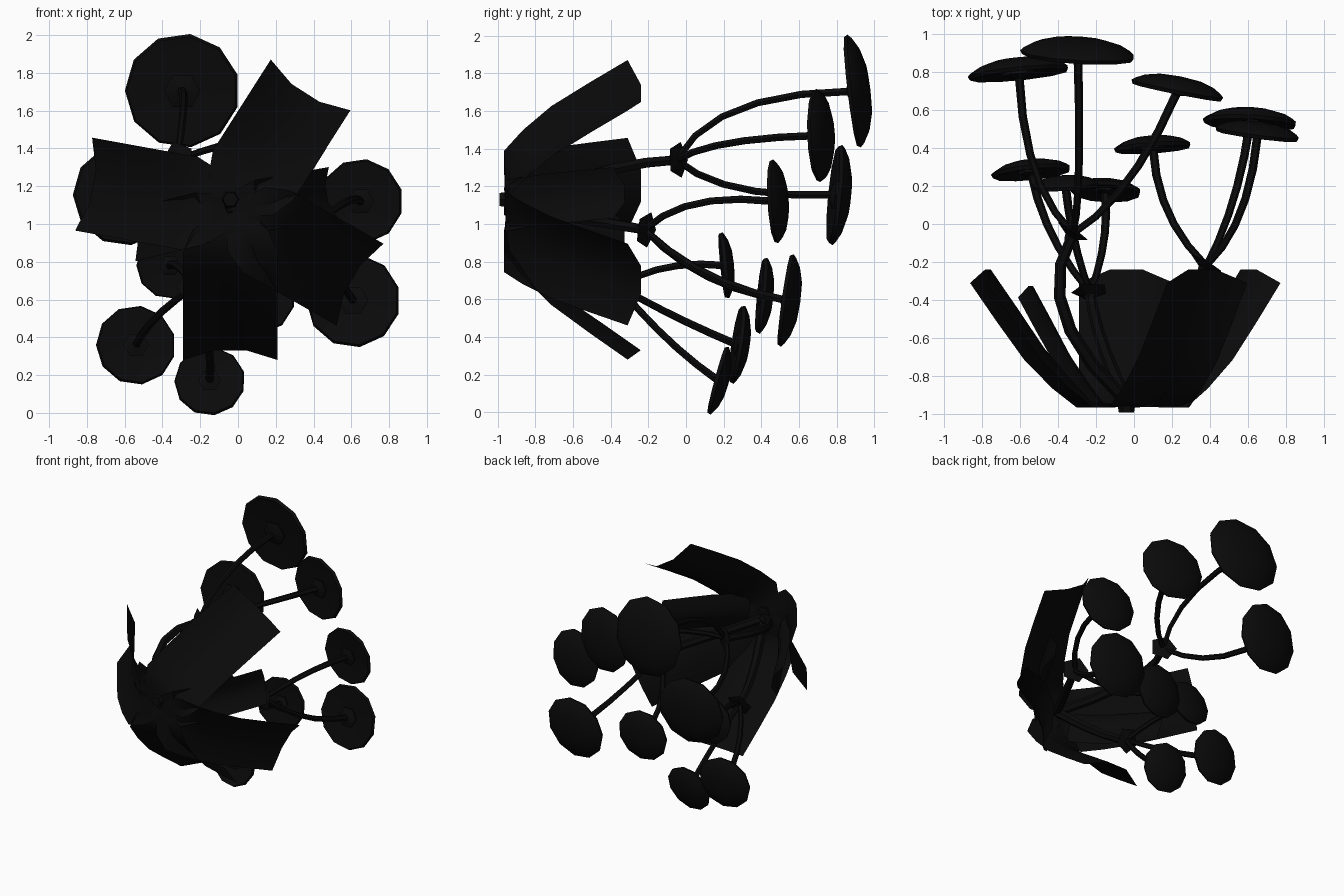
import bpy, bmesh, math
from mathutils import Vector, Matrix

if "Cube" in bpy.data.objects:
    bpy.data.objects.remove(bpy.data.objects["Cube"])

black = bpy.data.materials.new("near_black")
black.diffuse_color = (0.003, 0.003, 0.003, 1)
black.use_nodes = True
black.node_tree.nodes["Principled BSDF"].inputs["Base Color"].default_value = black.diffuse_color


def finish(bm, name):
    bmesh.ops.recalc_face_normals(bm, faces=bm.faces)
    me = bpy.data.meshes.new(name)
    bm.to_mesh(me)
    bm.free()
    me.materials.append(black)
    ob = bpy.data.objects.new(name, me)
    bpy.context.collection.objects.link(ob)
    bpy.context.view_layer.objects.active = ob
    ob.select_set(True)
    bpy.ops.object.shade_smooth_by_angle(angle=math.radians(35))
    ob.select_set(False)
    return ob


def lathe(name, profile, sides, center, normal):
    """Spin (radius, height) points about the given normal."""
    bm = bmesh.new()
    rings = []
    for r, h in profile:
        if r == 0:
            rings.append([bm.verts.new((0, 0, h))] * sides)
        else:
            rings.append([bm.verts.new((r * math.cos(2 * math.pi * i / sides),
                                        r * math.sin(2 * math.pi * i / sides), h))
                          for i in range(sides)])
    for a, b in zip(rings, rings[1:]):
        for i in range(sides):
            j = (i + 1) % sides
            bm.faces.new(list(dict.fromkeys((a[i], a[j], b[j], b[i]))))
    rot = Vector(normal).normalized().to_track_quat('Z', 'Y').to_matrix().to_4x4()
    bmesh.ops.transform(bm, matrix=Matrix.Translation(center) @ rot, verts=bm.verts)
    return finish(bm, name)


def stem(name, start, middle, end, r0, r1, sides=6, steps=5):
    """Tapered tube along a parabola through three points."""
    bm = bmesh.new()
    a, m, b = Vector(start), Vector(middle), Vector(end)
    ctrl = 2 * m - (a + b) / 2
    rings = []
    for k in range(steps + 1):
        t = k / steps
        p = a * (1 - t) ** 2 + ctrl * 2 * t * (1 - t) + b * t * t
        d = ((ctrl - a) * (1 - t) + (b - ctrl) * t).normalized()
        u = d.cross(Vector((0, 0, 1))).normalized()
        v = d.cross(u)
        r = r0 + (r1 - r0) * t
        rings.append([bm.verts.new(p + r * (u * math.cos(w) + v * math.sin(w)))
                      for w in (2 * math.pi * i / sides for i in range(sides))])
    for p, q in zip(rings, rings[1:]):
        for i in range(sides):
            j = (i + 1) % sides
            bm.faces.new((p[i], p[j], q[j], q[i]))
    bm.faces.new(rings[0])
    bm.faces.new(rings[-1])
    finish(bm, name)
    return (b - ctrl).normalized()


BASE = Vector((-0.04, 0, 1.07))
# Leaf rows: distance from the centre, depth, half width, fold amount
ROWS = [(0.0, -0.94, 0.06, 0), (0.1, -0.965, 0.2, 0.1), (0.22, -0.965, 0.25, 0.4),
        (0.35, -0.865, 0.25, 0.7), (0.5, -0.715, 0.25, 0.9), (0.65, -0.51, 0.25, 1),
        (0.79, -0.31, 0.25, 1)]


def leaf(name, angle, size=1.0, rise=1.0, width=1.0):
    bm = bmesh.new()
    a = math.radians(angle)
    out = Vector((math.cos(a), 0, math.sin(a)))
    side = Vector((-math.sin(a), 0, math.cos(a)))
    grid = []
    for r, y, w, f in ROWS:
        row = []
        for t in (-1, -0.35, 0.35, 1):
            inner = f if abs(t) < 1 else 0
            p = BASE + out * size * (r - 0.05 * inner) + side * width * w * t
            p.y = -0.95 + rise * (y + 0.95 + 0.07 * inner)
            row.append(bm.verts.new(p))
        grid.append(row)
    for p, q in zip(grid, grid[1:]):
        for i in range(3):
            bm.faces.new((p[i], p[i + 1], q[i + 1], q[i]))
    return finish(bm, name)


# Large and small strap leaves
for i, ang in enumerate((57.5, 169.7, -90, -29.7)):
    leaf(f"large_leaf_{i + 1}", ang)
for i, ang in enumerate((10, 194)):
    leaf(f"small_leaf_{i + 1}", ang, 0.7, 0.88, 0.55)

# Root nub where the leaves meet
lathe("root_nub", [(0, 0), (0.04, 0), (0.05, 0.06), (0, 0.06)], 6, (-0.04, -0.99, 1.13), (0, 1, 0))

flower_count = 0


def flower(node, middle, head, r, tilt_x, tilt_z):
    """Thin branch ending in a domed many-sided head with a six-sided cup."""
    global flower_count
    flower_count += 1
    n = (tilt_x, 1, tilt_z)
    stem(f"branch_{flower_count}", node, middle, head, 0.018, 0.023)
    dome = [(0, 0.01), (0.3 * r, 0.01), (0.96 * r, -0.01), (r, 0.01), (0.93 * r, 0.1 * r),
            (0.75 * r, 0.2 * r), (0.45 * r, 0.28 * r), (0, 0.31 * r)]
    lathe(f"flower_head_{flower_count}", dome, 11, head, n)
    cup = [(0.08 * r, -0.1 * r), (0.32 * r, -0.02 * r), (0.3 * r, 0.05 * r)]
    lathe(f"flower_cup_{flower_count}", cup, 6, head, n)


# Each cluster: main stem middle, fork, then heads (branch middle, head, radius, tilts)
ROOT = (-0.04, -0.93, 1.09)
CLUSTERS = [
    ((-0.37, -0.47, 1.27), (-0.32, -0.05, 1.34),
     [((-0.29, 0.28, 1.61), (-0.295, 0.885, 1.705), 0.305, 0.06, 0.12),
      ((-0.03, 0.23, 1.43), (0.23, 0.70, 1.47), 0.25, 0.2, 0.04),
      ((-0.52, 0.28, 1.19), (-0.605, 0.79, 1.155), 0.27, -0.1, -0.1)]),
    ((0.17, -0.57, 1.03), (0.38, -0.22, 0.97),
     [((0.52, 0.12, 0.73), (0.61, 0.53, 0.595), 0.25, 0.05, -0.14),
      ((0.56, 0.06, 1.11), (0.65, 0.47, 1.12), 0.225, 0.13, 0.06),
      ((0.18, 0.06, 0.75), (0.10, 0.40, 0.62), 0.205, -0.07, -0.1)]),
    ((-0.17, -0.62, 0.83), (-0.23, -0.36, 0.67),
     [((-0.31, -0.1, 0.77), (-0.36, 0.20, 0.78), 0.178, -0.05, 0.1),
      ((-0.43, -0.06, 0.51), (-0.54, 0.27, 0.36), 0.212, -0.1, -0.15),
      ((-0.16, -0.1, 0.39), (-0.15, 0.17, 0.17), 0.188, 0.05, -0.27)]),
]
for c, (middle, fork, heads) in enumerate(CLUSTERS):
    direction = stem(f"main_stem_{c + 1}", ROOT, middle, fork, 0.036, 0.028)
    # Flared bract at the fork
    bract = [(0.025, -0.05), (0.035, -0.02), (0.1, 0.01), (0.03, 0.02), (0, 0.03)]
    lathe(f"fork_bract_{c + 1}", bract, 5, fork, direction)
    for h in heads:
        flower(fork, *h)
